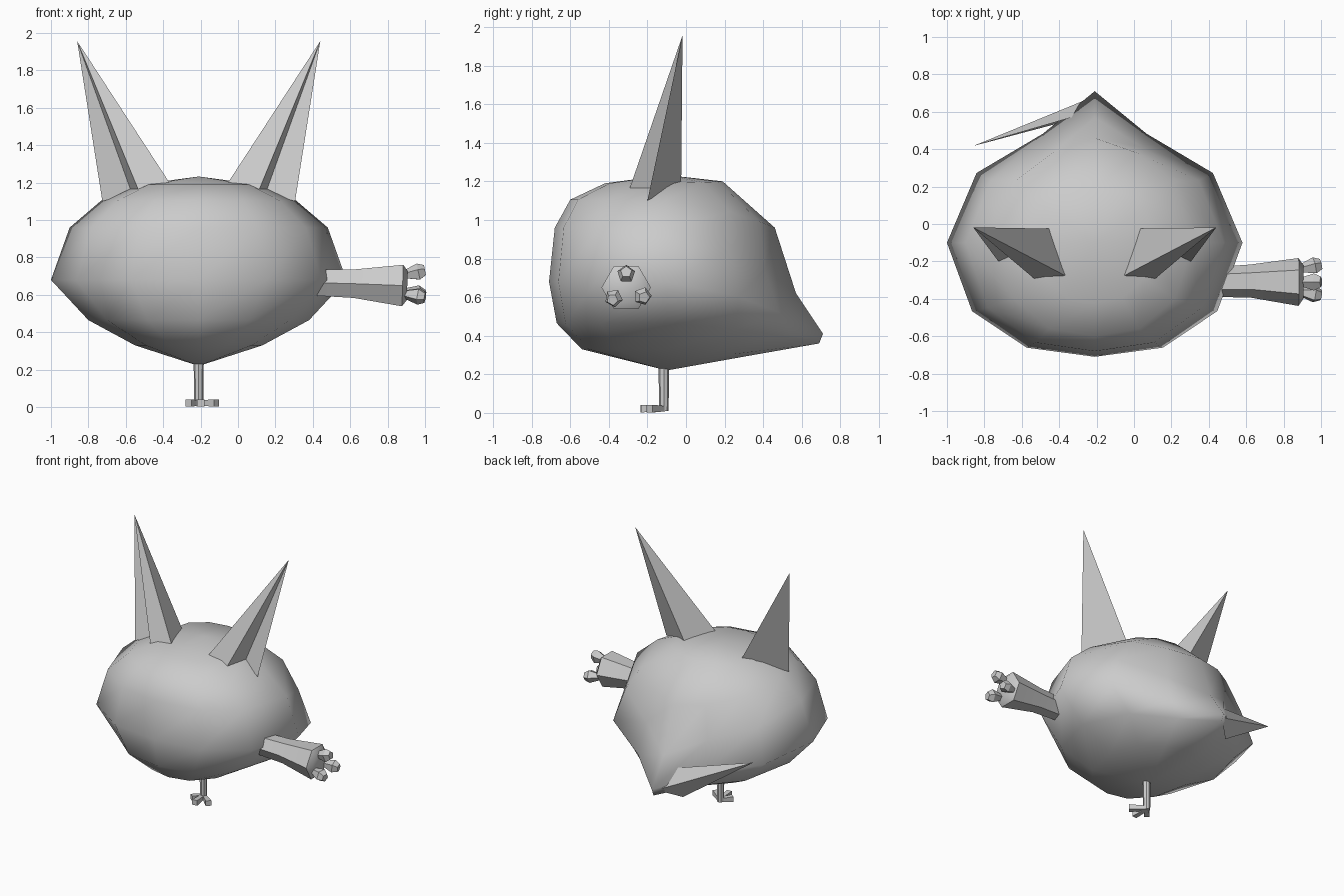
import bpy, bmesh, math
from mathutils import Vector

if "Cube" in bpy.data.objects:
    bpy.data.objects.remove(bpy.data.objects["Cube"])

CX = -0.21  # mirror line of the body


def finish(name, rings, angle=40):
    """Skin a list of rings; one-point rings become tips, open ends are capped."""
    bm = bmesh.new()
    vs = [[bm.verts.new(p) for p in r] for r in rings]
    for a, b in zip(vs, vs[1:]):
        n = max(len(a), len(b))
        for i in range(n):
            j = (i + 1) % n
            if len(a) == 1:
                bm.faces.new((a[0], b[j], b[i]))
            elif len(b) == 1:
                bm.faces.new((a[i], a[j], b[0]))
            else:
                bm.faces.new((a[i], a[j], b[j], b[i]))
    for r in (vs[0], vs[-1]):
        if len(r) > 2:
            bm.faces.new(r)
    bmesh.ops.recalc_face_normals(bm, faces=bm.faces)
    me = bpy.data.meshes.new(name)
    bm.to_mesh(me)
    bm.free()
    ob = bpy.data.objects.new(name, me)
    bpy.context.collection.objects.link(ob)
    bpy.ops.object.select_all(action='DESELECT')
    ob.select_set(True)
    bpy.context.view_layer.objects.active = ob
    bpy.ops.object.shade_smooth_by_angle(angle=math.radians(angle))
    return ob


def tube(name, stations, sides, turn=0.0, angle=40):
    """Loft along a straight path; stations are (point, radius)."""
    pts = [Vector(p) for p, r in stations]
    q = (pts[-1] - pts[0]).to_track_quat('Z', 'Y')
    rings = []
    for p, (_, r) in zip(pts, stations):
        rings.append([p + q @ Vector((r * math.cos(turn + 2 * math.pi * i / sides),
                                      r * math.sin(turn + 2 * math.pi * i / sides), 0))
                      for i in range(sides)])
    return finish(name, rings, angle)


# Body: twelve-sided rings, rounded in front and drawn to a low point behind
def body_ring(z, w, f, b, zb, pinch):
    half = [(0, -1), (.46, -.92), (.83, -.6), (1, 0),
            (.83 - .03 * pinch, .64 - .18 * pinch),
            (.46 - .11 * pinch, .92 - .2 * pinch), (0, 1)]
    full = half + [(-u, v) for u, v in half[-2:0:-1]]
    ring = []
    for u, v in full:
        y = -.1 + (v * (b + .1) if v > 0 else v * (-.1 - f))
        ring.append((CX + u * w, y, z + (zb - z) * max(v, 0) ** 1.6))
    return ring


levels = [
    (.33, .34, -.54, .32, .295, .5), (.465, .59, -.67, .69, .36, 1),
    (.68, .79, -.71, .71, .41, 1), (.96, .69, -.68, .57, .62, .8),
    (1.105, .52, -.60, .46, .96, .3), (1.19, .32, -.42, .19, 1.20, 0)]
finish("body", [[(CX, -.1, .22)]] + [body_ring(*l) for l in levels]
       + [[(CX, -.1, 1.233)]], 60)

# Ears: tall folded spikes, mirrored about the body centre
ear_base = [(-.06, -.28, 1.19), (.11, -.295, 1.155), (.15, -.13, 1.15),
            (.305, -.2, 1.10), (.03, -.025, 1.19)]
for name, s in (("right_ear", 1), ("left_ear", -1)):
    m = lambda p: (CX + s * (p[0] - CX), p[1], p[2])
    finish(name, [[m(p) for p in ear_base], [m((.44, -.018, 1.957))]], 30)

# Tail: thin blade sweeping sideways from the rear point
finish("tail", [[(-.22, .68, .40)],
                [(-.34, .63, .45), (-.30, .58, .55), (-.36, .57, .45), (-.36, .55, .335)],
                [(-.86, .417, .68)]], 30)

# Arm: tapered limb flaring to the hand
tube("arm", [((.42, -.31, .665), .08), ((.62, -.305, .66), .088),
             ((.88, -.31, .65), .128), ((.905, -.31, .65), .09)], 6, 0, 50)

# Fingers
for i, (y, z) in enumerate([(-.31, .72), (-.225, .605), (-.375, .595)]):
    dy, dz = y + .31, z - .65
    tube(f"finger_{i + 1}", [((.88, -.31 + dy * .8, .65 + dz * .8), .02),
                             ((.965, y, z), .048),
                             ((1.0, y + dy * .1, z + dz * .15), .03)], 5, .3 + i, 30)

# Leg
tube("leg", [((CX, -.115, .01), .025), ((CX, -.115, .24), .027)], 8)

# Toes
for i, (x, y) in enumerate([(-.265, -.18), (-.2, -.235), (-.115, -.19)]):
    tube(f"toe_{i + 1}", [((CX, -.11, .022), .018), ((x, y, .022), .028)],
         4, math.pi / 4, 30)
